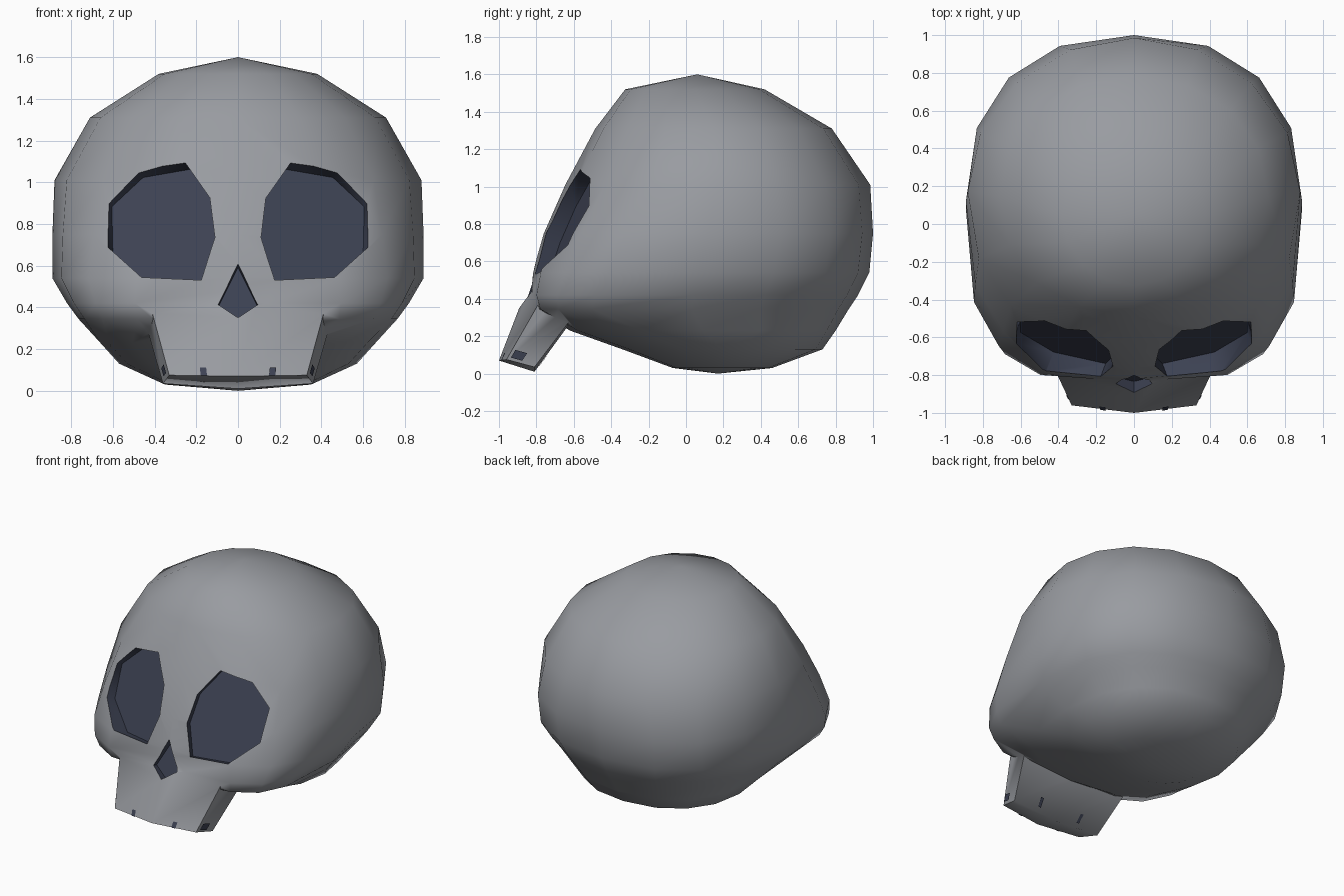
import bpy, bmesh, math
from mathutils import Vector

if "Cube" in bpy.data.objects:
    bpy.data.objects.remove(bpy.data.objects["Cube"])


def material(name, rgb):
    m = bpy.data.materials.new(name)
    m.diffuse_color = (*rgb, 1)
    m.use_nodes = True
    m.node_tree.nodes["Principled BSDF"].inputs["Base Color"].default_value = m.diffuse_color
    return m


BONE = material("grey_bone", (0.318, 0.33, 0.355))
DARK = material("dark_blue_hollow", (0.046, 0.054, 0.086))


def make(name, bm, mat_index=0):
    bmesh.ops.recalc_face_normals(bm, faces=bm.faces)
    me = bpy.data.meshes.new(name)
    bm.to_mesh(me)
    bm.free()
    me.materials.append(BONE)
    me.materials.append(DARK)
    for p in me.polygons:
        p.material_index = mat_index
    ob = bpy.data.objects.new(name, me)
    bpy.context.collection.objects.link(ob)
    return ob


def bridge(bm, a, b):
    n = len(a)
    for i in range(n):
        j = (i + 1) % n
        bm.faces.new((a[i], a[j], b[j], b[i]))


def activate(ob):
    bpy.ops.object.select_all(action='DESELECT')
    bpy.context.view_layer.objects.active = ob
    ob.select_set(True)


def boolean(ob, other, op):
    activate(ob)
    mod = ob.modifiers.new(op, 'BOOLEAN')
    mod.operation = op
    mod.solver = 'EXACT'
    mod.object = other
    bpy.ops.object.modifier_apply(modifier=mod.name)
    bpy.data.objects.remove(other, do_unlink=True)


# Cranium: stacked squared-oval rings
# (height, half width, front, back, front squareness, back squareness)
RINGS = [
    (0.03, 0.35, -0.07, 0.46, 2.0, 2.0),
    (0.13, 0.57, -0.34, 0.73, 2.2, 2.2),
    (0.23, 0.66, -0.62, 0.80, 2.6, 2.3),
    (0.345, 0.765, -0.81, 0.87, 4.2, 2.3),
    (0.42, 0.82, -0.835, 0.92, 3.8, 2.3),
    (0.54, 0.89, -0.82, 0.98, 3.2, 2.3),
    (0.75, 0.89, -0.76, 1.0, 2.75, 2.35),
    (1.01, 0.88, -0.645, 0.985, 2.3, 2.0),
    (1.31, 0.71, -0.485, 0.78, 2.15, 2.1),
    (1.52, 0.38, -0.325, 0.42, 2.0, 2.0),
]
SIDES = 16


def power(v, n):
    return 0.0 if abs(v) < 1e-6 else math.copysign(abs(v) ** (2 / n), v)


bm = bmesh.new()
loops = []
for z, w, yf, yb, nf, nb in RINGS:
    ring = []
    for i in range(SIDES):
        t = 2 * math.pi * i / SIDES
        n = nb if math.sin(t) > 0 else nf
        ring.append(bm.verts.new((w * power(math.cos(t), n),
                                  (yf + yb) / 2 + (yb - yf) / 2 * power(math.sin(t), n), z)))
    loops.append(ring)
for a, b in zip(loops, loops[1:]):
    bridge(bm, a, b)
for ring, pole in ((loops[0], (0, 0.17, 0)), (loops[-1], (0, 0.06, 1.6))):
    p = bm.verts.new(pole)
    for i in range(SIDES):
        bm.faces.new((ring[i], ring[(i + 1) % SIDES], p))
skull = make("skull", bm)

# Upper jaw: tapered block running up into the face, half outlines mirrored into rings
LOW = [(0, -1.0, 0.07), (0.33, -0.96, 0.075), (0.36, -0.81, 0.035), (0, -0.81, 0.01)]
HIGH = [(0, -0.865, 0.42), (0.41, -0.79, 0.37), (0.44, -0.60, 0.31), (0, -0.62, 0.27)]
INNER = [(0, -0.79, 0.58), (0.34, -0.70, 0.50), (0.34, -0.5, 0.42), (0, -0.5, 0.42)]


def full(half):
    return half + [(-x, y, z) for x, y, z in half[-2:0:-1]]


bm = bmesh.new()
loops = [[bm.verts.new(c) for c in full(h)] for h in (LOW, HIGH, INNER)]
bridge(bm, loops[0], loops[1])
bridge(bm, loops[1], loops[2])
for ring in (loops[0], loops[2]):       # caps as two mirrored halves
    bm.faces.new(ring[0:4])
    bm.faces.new([ring[3], ring[4], ring[5], ring[0]])
jaw = make("upper_jaw", bm)
boolean(skull, jaw, 'UNION')

# Eye and nose hollows: prisms cut inward along the face direction
EYE = [(0.25, 1.09), (0.48, 1.05), (0.63, 0.91), (0.625, 0.69),
       (0.45, 0.53), (0.175, 0.53), (0.105, 0.73), (0.13, 0.92)]
NOSE = [(0, 0.61), (0.095, 0.42), (0, 0.35), (-0.095, 0.42)]


def prism(bm, outline, plane, inward, depth, side=1):
    a, b, c = plane
    inward = Vector(inward).normalized()
    rings = []
    for d in (depth, -0.22):
        ring = []
        for x, z in outline:
            p = Vector((x, a + b * x + c * z, z)) + inward * d
            ring.append(bm.verts.new((side * p.x, p.y, p.z)))
        rings.append(ring)
    bridge(bm, *rings)
    for ring in rings:
        bm.faces.new(ring)


bm = bmesh.new()
for s in (1, -1):
    prism(bm, EYE, (-1.06, 0.22, 0.41), (-0.33, 0.87, -0.36), 0.075, s)
prism(bm, NOSE, (-1.006, 0, 0.33), (0, 0.95, -0.31), 0.06)
cutter = make("hollow_cutter", bm, 1)
cutter.hide_render = True
boolean(skull, cutter, 'DIFFERENCE')
activate(skull)
bpy.ops.object.shade_smooth_by_angle(angle=math.radians(70))


# Tooth gaps: thin dark plates lying on the jaw faces
def patch(bm, corner, u0, u1, v0, v1, offset, side):
    a, b, c, d = (Vector(k) for k in corner)
    pts = []
    for u, v in ((u0, v0), (u1, v0), (u1, v1), (u0, v1)):
        pts.append(a.lerp(b, u).lerp(d.lerp(c, u), v) + Vector(offset))
    bm.faces.new([bm.verts.new((side * p.x, p.y, p.z)) for p in pts])


bm = bmesh.new()
for s in (1, -1):
    patch(bm, (LOW[0], LOW[1], HIGH[1], HIGH[0]), 0.45, 0.54, 0.0, 0.12, (0, -0.006, 0), s)
    patch(bm, (LOW[1], LOW[2], HIGH[2], HIGH[1]), 0.1, 0.5, 0.05, 0.19, (0.008, 0, 0), s)
    patch(bm, (LOW[3], LOW[2], HIGH[2], HIGH[3]), 0.42, 0.48, 0.1, 0.3, (0, 0.008, -0.004), s)
make("tooth_gaps", bm, 1)
